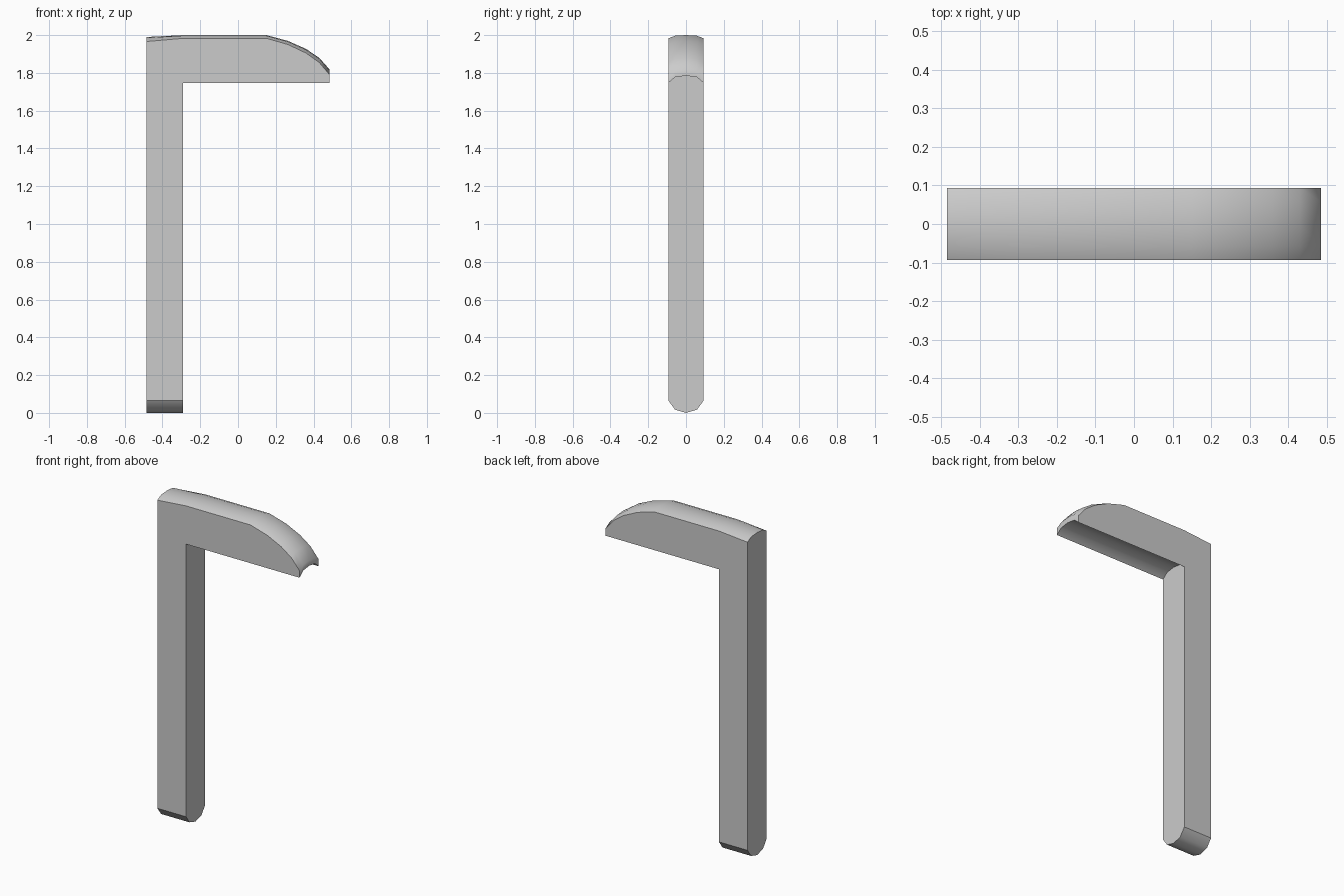
import bpy, bmesh, math

if "Cube" in bpy.data.objects:
    bpy.data.objects.remove(bpy.data.objects["Cube"])

# Top outline of the head: x, height at the centre, height at the side
TOP = [(0.485, 1.818, 1.79), (0.43, 1.88, 1.855), (0.36, 1.927, 1.905),
       (0.265, 1.969, 1.95), (0.15, 2.0, 1.983), (-0.29, 2.0, 1.983),
       (-0.485, 1.99, 1.966)]

# Slices across the width: y, bottom of foot, underside of head, crown blend
SLICES = [(-0.093, 0.065, 1.747, 0.0), (-0.058, 0.017, 1.777, 0.8),
          (0.0, 0.0, 1.785, 1.0),
          (0.058, 0.017, 1.777, 0.8), (0.093, 0.065, 1.747, 0.0)]

bm = bmesh.new()


def outline(y, foot, under, crown):
    """One hook-shaped slice of post and head."""
    pts = [(-0.485, foot), (-0.29, foot), (-0.29, under), (0.485, under)]
    pts += [(x, side + (mid - side) * crown) for x, mid, side in TOP]
    return [bm.verts.new((x, y, z)) for x, z in pts]


# Skin between the slices, flat cheeks on both sides
rings = [outline(*s) for s in SLICES]
n = len(rings[0])
for a, b in zip(rings, rings[1:]):
    for i in range(n):
        j = (i + 1) % n
        bm.faces.new((a[i], a[j], b[j], b[i]))
cheeks = [bm.faces.new(rings[0]), bm.faces.new(rings[-1])]
bmesh.ops.recalc_face_normals(bm, faces=bm.faces)

# Smooth crown, groove and foot, crisp cheeks and corners
for f in bm.faces:
    f.smooth = f not in cheeks
for e in bm.edges:
    rim = any(f in cheeks for f in e.link_faces)
    e.smooth = not rim and e.calc_face_angle(0) < math.radians(50)

mesh = bpy.data.meshes.new("hooked_post")
bm.to_mesh(mesh)
bm.free()
obj = bpy.data.objects.new("hooked_post", mesh)
bpy.context.collection.objects.link(obj)
